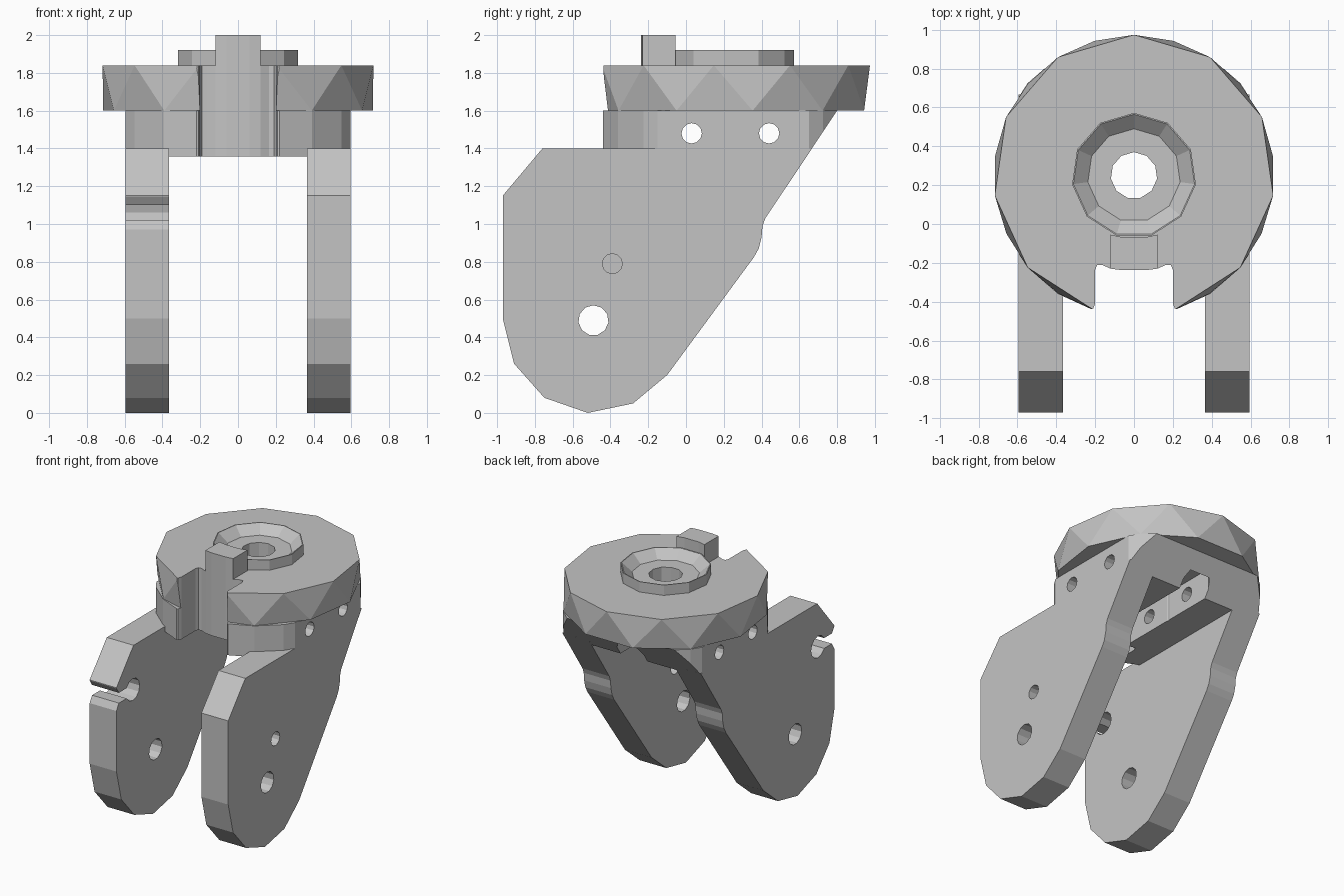
import bpy, bmesh
from math import cos, sin, pi, radians
from mathutils import Vector

cube = bpy.data.objects.get("Cube")
if cube:
    bpy.data.objects.remove(cube, do_unlink=True)

grey = bpy.data.materials.new("plain grey")
grey.use_nodes = True
grey.diffuse_color = (0.55, 0.55, 0.55, 1)
grey.node_tree.nodes["Principled BSDF"].inputs["Base Color"].default_value = grey.diffuse_color

CY = 0.25       # centre of the round head
SIDES = 11
PLATE_IN, PLATE_OUT = 0.365, 0.595


def finish(name, bm):
    bmesh.ops.recalc_face_normals(bm, faces=bm.faces)
    mesh = bpy.data.meshes.new(name)
    bm.to_mesh(mesh)
    bm.free()
    mesh.materials.append(grey)
    obj = bpy.data.objects.new(name, mesh)
    bpy.context.collection.objects.link(obj)
    return obj


def prism(name, pts, axis, a, b):
    """Extrude a profile: (y, z) points along x, or (x, y) points along z."""
    bm = bmesh.new()
    place = (lambda p, t: (t, *p)) if axis == "x" else (lambda p, t: (*p, t))
    low, high = [[bm.verts.new(place(p, t)) for p in pts] for t in (a, b)]
    bm.faces.new(low)
    bm.faces.new(high)
    n = len(pts)
    for i in range(n):
        j = (i + 1) % n
        bm.faces.new((low[i], low[j], high[j], high[i]))
    return finish(name, bm)


def circle(cx, cy, r, n=12, start=pi / 2):
    return [(cx + r * cos(start + 2 * pi * i / n), cy + r * sin(start + 2 * pi * i / n))
            for i in range(n)]


def mirrored(half):
    return half + [(-x, y) for x, y in reversed(half)]


def boolean(obj, cutters, operation="DIFFERENCE"):
    for c in cutters:
        m = obj.modifiers.new("cut", "BOOLEAN")
        m.operation, m.object, m.solver = operation, c, "EXACT"
    bpy.context.view_layer.update()
    deps = bpy.context.evaluated_depsgraph_get()
    mesh = bpy.data.meshes.new_from_object(obj.evaluated_get(deps))
    obj.modifiers.clear()
    obj.data = mesh


# Cutters
notch = prism("notch_cutter", mirrored([
    (0.27, -0.6), (0.24, -0.445), (0.21, -0.435), (0.2, -0.41), (0.2, -0.235), (0.19, -0.212),
    (0.165, -0.21), (0.12, -0.23), (0.06, -0.238)]), "z", 1.2, 2.1)
bore = prism("bore_cutter", circle(0, CY, 0.12, SIDES), "z", 1.2, 2.1)
pocket = prism("pocket_cutter", mirrored([
    (0.085, -0.2), (0.115, -0.17), (0.115, 0.68), (0.085, 0.72)]), "z", 1.2, 1.58)
cross_holes = [prism("cross_hole_cutter", circle(y, 1.48, 0.054), "x", -0.9, 0.9)
               for y in (0.03, 0.44)]
pivot = prism("pivot_cutter", circle(-0.49, 0.49, 0.08, SIDES), "x", -0.9, 0.9)
pin = prism("pin_cutter", circle(-0.39, 0.79, 0.053), "x", 0, 0.9)
ring_end = prism("slot_end_cutter", circle(-0.77, 1.06, 0.085), "x", -0.9, 0)
slot = prism("slot_cutter", [
    (-1.02, 0.97), (-0.97, 0.97), (-0.94, 1.02), (-0.76, 1.02),
    (-0.76, 1.1), (-0.94, 1.1), (-0.97, 1.145), (-1.02, 1.145)], "x", -0.9, 0)
side_limit = prism("side_limit_cutter", [
    (-0.6, 1.3), (0.6, 1.3), (0.9, 1.75), (-0.6, 1.75)], "x", -PLATE_OUT, PLATE_OUT)

# Side plates
profile = [(-0.97, 1.15), (-0.76, 1.4), (0.667, 1.4), (0.42, 1.03), (0.405, 0.99),
           (0.4, 0.93), (0.385, 0.87), (0.36, 0.825), (-0.1, 0.2), (-0.28, 0.05),
           (-0.52, 0), (-0.75, 0.08), (-0.91, 0.26), (-0.97, 0.5)]
left_plate = prism("left_plate", profile, "x", PLATE_IN, PLATE_OUT)
right_plate = prism("right_plate", profile, "x", -PLATE_OUT, -PLATE_IN)
boolean(left_plate, [pivot, pin])
boolean(right_plate, [pivot, ring_end, slot])

# Bridge block under the head
bridge = prism("bridge_block", circle(0, CY, 0.725, 2 * SIDES), "z", 1.357, 1.6)
boolean(bridge, [side_limit], "INTERSECT")
boolean(bridge, [notch, bore, pocket] + cross_holes)

# Head disc: two polygons turned half a step apart, joined by triangles
bm = bmesh.new()
step = 2 * pi / SIDES
top = [bm.verts.new((x, y, 1.84)) for x, y in circle(0, CY, 0.724, SIDES)]
low = [bm.verts.new((x, y, 1.6)) for x, y in circle(0, CY, 0.722, SIDES, pi / 2 + step / 2)]
bm.faces.new(top)
bm.faces.new(low)
for i in range(SIDES):
    j = (i + 1) % SIDES
    bm.faces.new((top[i], low[i], top[j]))
    bm.faces.new((low[i], low[j], top[j]))
disc = finish("head_disc", bm)
boolean(disc, [notch, bore])

# Raised collar with a dished inside
bm = bmesh.new()
section = [(0.12, 1.8), (0.322, 1.8), (0.322, 1.92), (0.315, 1.92), (0.24, 1.855), (0.12, 1.855)]
rings = [[bm.verts.new((x, y, z)) for x, y in circle(0, CY, r, SIDES)] for r, z in section]
for k, ring in enumerate(rings):
    nxt = rings[(k + 1) % len(rings)]
    for i in range(SIDES):
        j = (i + 1) % SIDES
        bm.faces.new((ring[i], ring[j], nxt[j], nxt[i]))
finish("collar", bm)

# Locating key at the front of the collar
prism("locating_key", mirrored([(0.12, -0.23), (0.12, -0.055), (0.06, -0.068),
                                ])[:3] + [(-0.06, -0.068), (-0.12, -0.055), (-0.12, -0.23),
                                          (-0.06, -0.238), (0.06, -0.238)], "z", 1.78, 2.0)

# Remove the cutters
for c in [notch, bore, pocket, pivot, pin, ring_end, slot, side_limit] + cross_holes:
    bpy.data.objects.remove(c, do_unlink=True)
